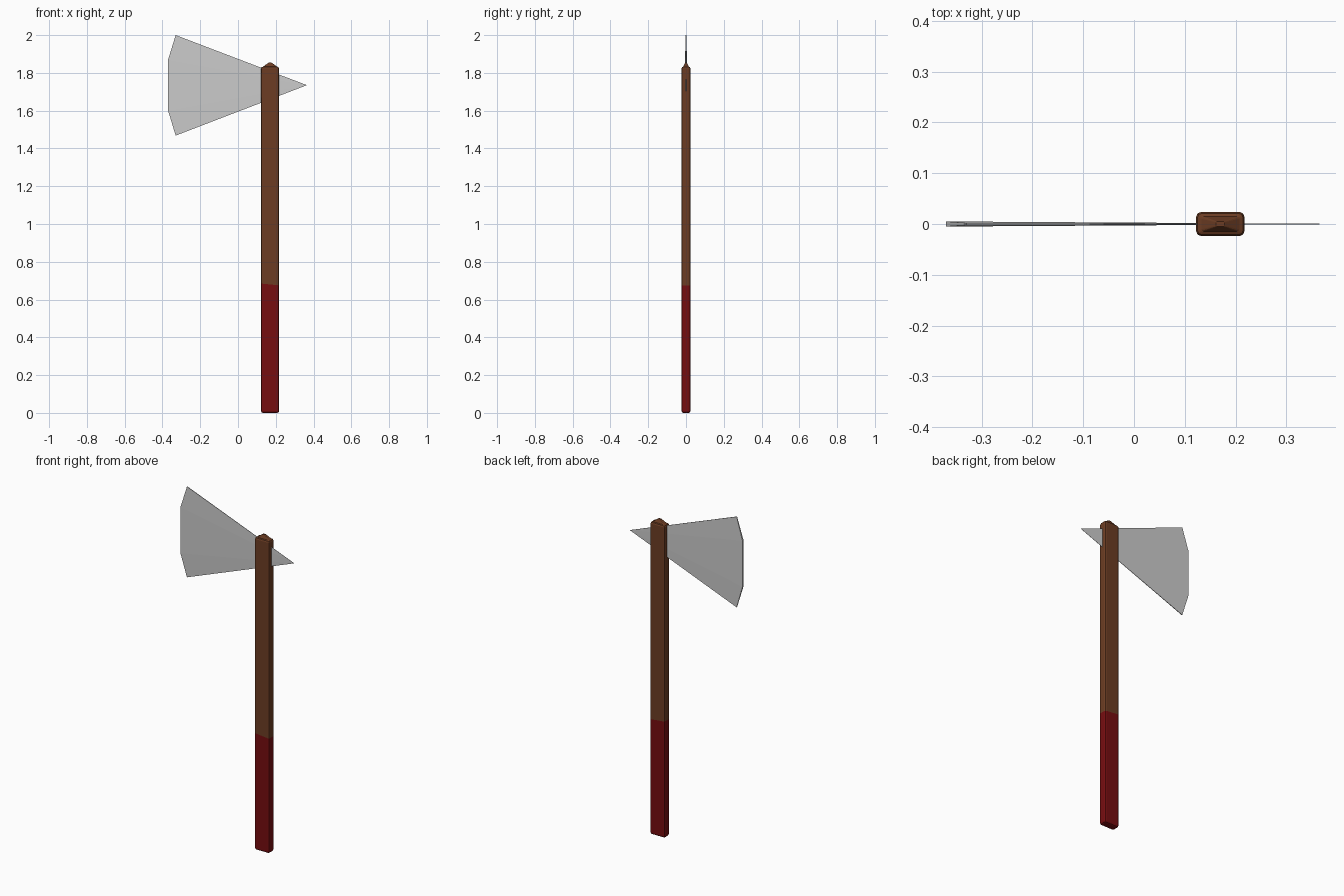
import bpy
import bmesh
from math import cos, sin, pi

cube = bpy.data.objects.get("Cube")
if cube:
    bpy.data.objects.remove(cube, do_unlink=True)


def material(name, rgb):
    mat = bpy.data.materials.new(name)
    mat.use_nodes = True
    mat.diffuse_color = (*rgb, 1)
    mat.node_tree.nodes["Principled BSDF"].inputs["Base Color"].default_value = (*rgb, 1)
    return mat


wood = material("brown wood", (0.15, 0.046, 0.017))
grip = material("dark red grip", (0.18, 0.004, 0.005))
steel = material("grey steel", (0.6, 0.6, 0.6))


def finish(name, bm, mats):
    bmesh.ops.recalc_face_normals(bm, faces=bm.faces)
    mesh = bpy.data.meshes.new(name)
    bm.to_mesh(mesh)
    bm.free()
    for mat in mats:
        mesh.materials.append(mat)
    obj = bpy.data.objects.new(name, mesh)
    bpy.context.collection.objects.link(obj)
    return obj


def rounded_ring(bm, half_x, half_y, z, radius, tilt=0, centre=0.17):
    """Rectangle with rounded corners, going round counter-clockwise."""
    ring = []
    for q, (sx, sy) in enumerate([(1, 1), (-1, 1), (-1, -1), (1, -1)]):
        for step in range(3):
            a = (q + step / 2) * pi / 2
            x = sx * (half_x - radius) + radius * cos(a)
            y = sy * (half_y - radius) + radius * sin(a)
            ring.append(bm.verts.new((centre + x, y, z + tilt * x)))
    return ring


# Handle: rounded bar with a painted grip and a low hipped cap
HX, HY = 0.0475, 0.0235
sections = [
    (HX - 0.009, HY - 0.009, 0, 0.004, 0),
    (HX - 0.003, HY - 0.003, 0.003, 0.007, 0),
    (HX, HY, 0.01, 0.009, 0),
    (HX, HY, 0.68, 0.009, -0.1),
    (HX, HY, 1.823, 0.009, 0),
    (HX - 0.003, HY - 0.003, 1.83, 0.007, 0),
    (HX - 0.010, HY - 0.009, 1.833, 0.004, 0),
    (0.008, 0.005, 1.854, 0.002, 0),
]
GRIP_BANDS = 3
bm = bmesh.new()
rings = [rounded_ring(bm, *s) for s in sections]
for band, (low, high) in enumerate(zip(rings, rings[1:])):
    for i in range(len(low)):
        j = (i + 1) % len(low)
        face = bm.faces.new((low[i], low[j], high[j], high[i]))
        face.material_index = int(band < GRIP_BANDS)
bm.faces.new(rings[0]).material_index = 1
bm.faces.new(rings[-1])
handle = finish("handle", bm, [wood, grip])

# Axe head: thin wedge fanning out from the back spike to the cutting edge
outline = [  # x, z, half thickness
    (0.365, 1.735, 0.0005),
    (-0.33, 2.0, 0.002),
    (-0.37, 1.87, 0.005),
    (-0.37, 1.6, 0.005),
    (-0.33, 1.468, 0.002),
]
bm = bmesh.new()
front, back = [[bm.verts.new((x, side * t, z)) for x, z, t in outline] for side in (-1, 1)]
for loop in (front, back):
    for i in range(1, len(loop) - 1):
        bm.faces.new((loop[0], loop[i], loop[i + 1]))
for i in range(len(outline)):
    j = (i + 1) % len(outline)
    bm.faces.new((front[i], front[j], back[j], back[i]))
finish("axe_head", bm, [steel])
